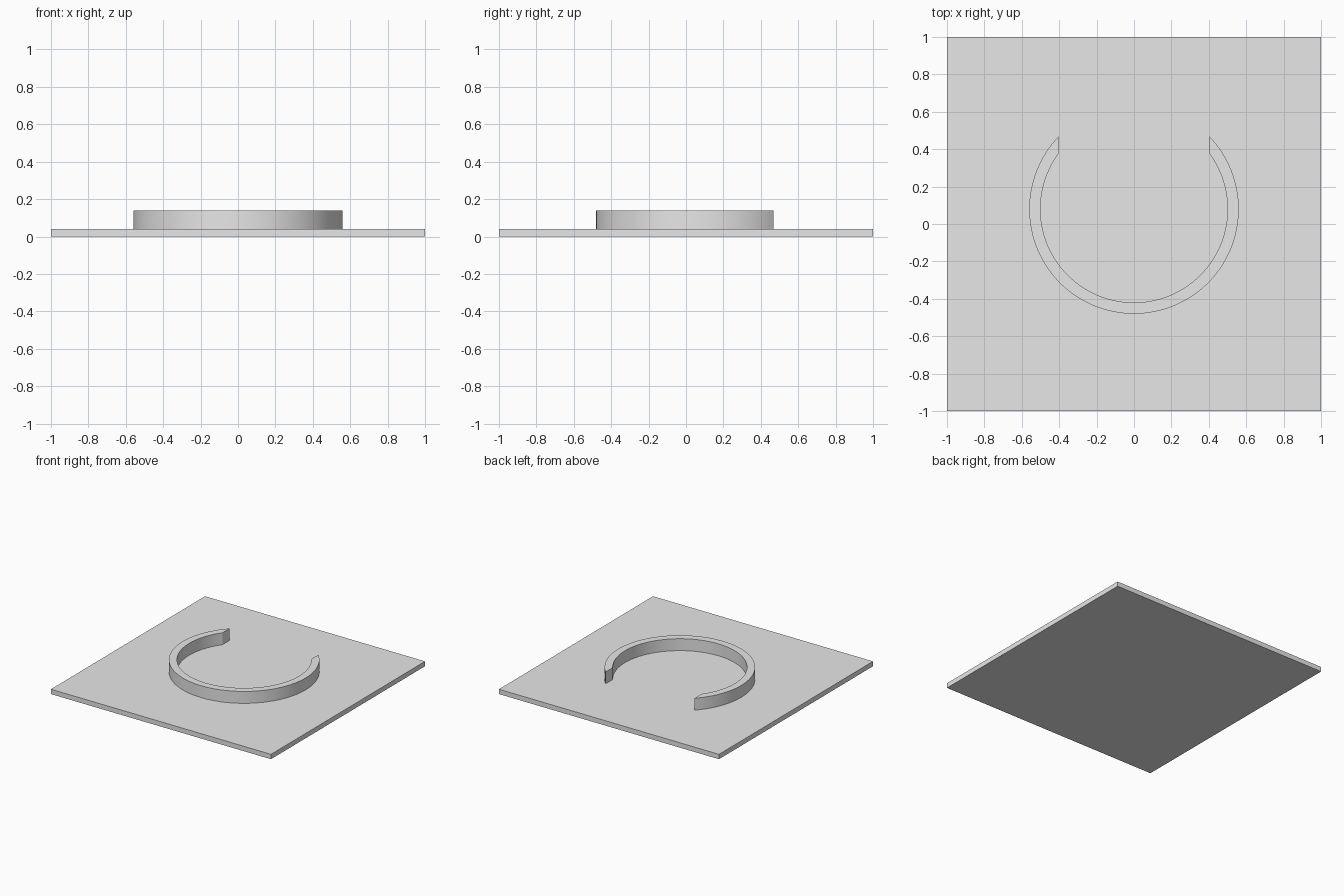
import bpy
import bmesh
import math

cube = bpy.data.objects.get("Cube")
if cube:
    bpy.data.objects.remove(cube, do_unlink=True)

# One plain grey for everything
GREY = (0.8, 0.8, 0.8, 1.0)
grey = bpy.data.materials.new("light_grey")
grey.use_nodes = True
grey.diffuse_color = GREY
grey.node_tree.nodes["Principled BSDF"].inputs["Base Color"].default_value = GREY

BASE_TOP = 0.04
RING_TOP = 0.138
RING_Y = 0.08
OUTER, INNER = 0.56, 0.5
GAP_X = 0.404      # half width of the opening at the back
STEPS = 96


def add_object(name, bm):
    bmesh.ops.recalc_face_normals(bm, faces=bm.faces)
    mesh = bpy.data.meshes.new(name)
    bm.to_mesh(mesh)
    bm.free()
    mesh.materials.append(grey)
    obj = bpy.data.objects.new(name, mesh)
    bpy.context.collection.objects.link(obj)
    return obj


def arc(radius):
    """Points round the front, from the right to the left edge of the gap."""
    start = math.acos(GAP_X / radius)
    sweep = math.pi + 2 * start
    angles = [start - sweep * i / STEPS for i in range(STEPS + 1)]
    return [(radius * math.cos(a), RING_Y + radius * math.sin(a)) for a in angles]


# Square base plate
bm = bmesh.new()
bmesh.ops.create_cube(bm, size=2)
for v in bm.verts:
    v.co.z = BASE_TOP if v.co.z > 0 else 0
add_object("base_plate", bm)

# Open ring: four rails of vertices joined strip by strip, flat end caps
bm = bmesh.new()
outer, inner = arc(OUTER), arc(INNER)
loops = []
for o, i in zip(outer, inner):
    section = [(*o, BASE_TOP), (*o, RING_TOP), (*i, RING_TOP), (*i, BASE_TOP)]
    loops.append([bm.verts.new(p) for p in section])
for a, b in zip(loops, loops[1:]):
    for k in range(4):
        n = (k + 1) % 4
        bm.faces.new((a[k], a[n], b[n], b[k]))
bm.faces.new(loops[0])
bm.faces.new(loops[-1])
ring = add_object("open_ring", bm)

# Smooth curved walls, sharp rims
bpy.ops.object.select_all(action="DESELECT")
ring.select_set(True)
bpy.context.view_layer.objects.active = ring
bpy.ops.object.shade_smooth_by_angle(angle=math.radians(30))
